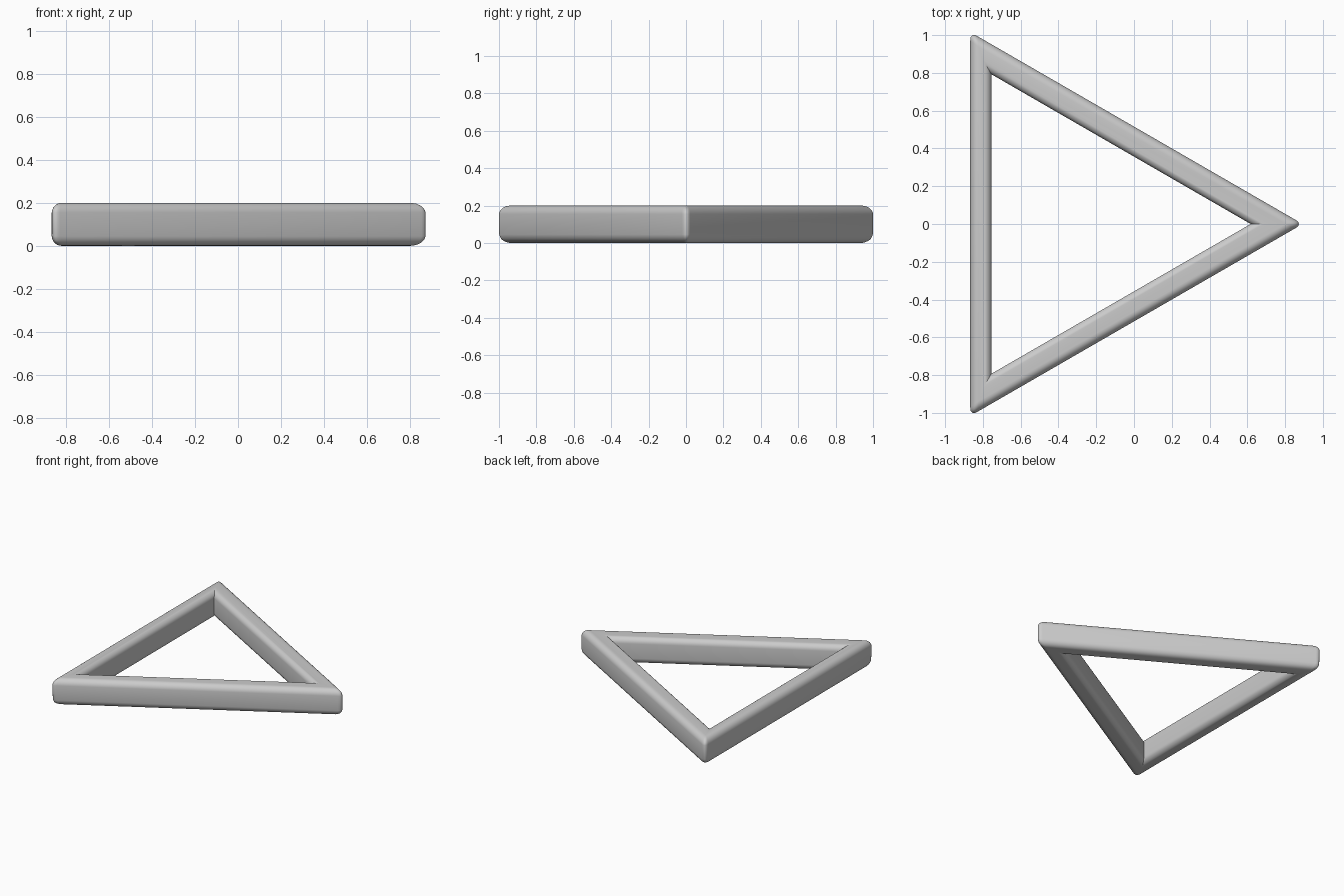
import bpy, bmesh, math

if "Cube" in bpy.data.objects:
    bpy.data.objects.remove(bpy.data.objects["Cube"])

HEIGHT = 0.2
BEVEL = 0.045


def triangle(left, apex):
    """Equilateral triangle pointing along +x."""
    half = (apex - left) * math.tan(math.radians(30))
    return [(apex, 0), (left, half), (left, -half)]


bm = bmesh.new()

# Corner rings: outer and inner outlines at bottom and top
outlines = {"outer": triangle(-0.867, 0.893), "inner": triangle(-0.755, 0.618)}
ring = {(name, z): [bm.verts.new((x, y, z)) for x, y in pts]
        for name, pts in outlines.items() for z in (0, HEIGHT)}


def bridge(a, b):
    for i in range(3):
        j = (i + 1) % 3
        bm.faces.new((a[i], a[j], b[j], b[i]))


# Walls, top and underside of the frame
bridge(ring["outer", 0], ring["outer", HEIGHT])
bridge(ring["outer", HEIGHT], ring["inner", HEIGHT])
bridge(ring["inner", HEIGHT], ring["inner", 0])
bridge(ring["inner", 0], ring["outer", 0])
bmesh.ops.recalc_face_normals(bm, faces=bm.faces)

# Round the rims and outer corners; inner corners and mitre lines stay sharp
inner = set(ring["inner", 0] + ring["inner", HEIGHT])
rounded = []
for e in bm.edges:
    a, b = e.verts
    rim = (a in inner) == (b in inner) and a.co.z == b.co.z
    outer_corner = a not in inner and b not in inner and a.co.z != b.co.z
    if rim or outer_corner:
        rounded.append(e)
bmesh.ops.bevel(bm, geom=rounded, offset=BEVEL, offset_type='OFFSET',
                segments=6, profile=0.5, affect='EDGES', clamp_overlap=False)

mesh = bpy.data.meshes.new("triangle_frame")
bm.to_mesh(mesh)
bm.free()
frame = bpy.data.objects.new("triangle_frame", mesh)
bpy.context.collection.objects.link(frame)
bpy.context.view_layer.objects.active = frame
frame.select_set(True)
bpy.ops.object.shade_smooth_by_angle(angle=math.radians(35))
